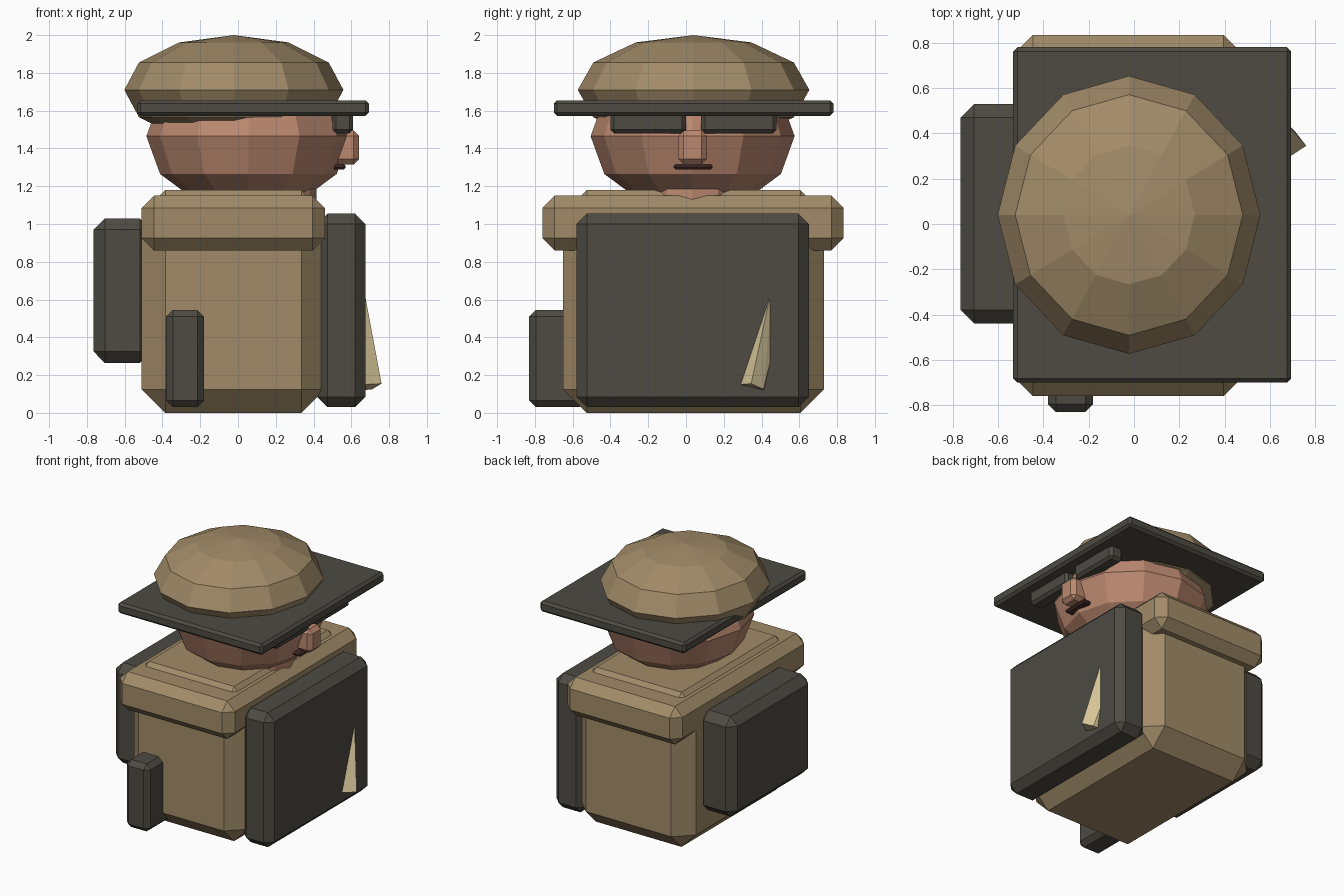
import bpy, bmesh
from mathutils import Matrix, Vector

if "Cube" in bpy.data.objects:
    bpy.data.objects.remove(bpy.data.objects["Cube"])


def material(name, rgb):
    m = bpy.data.materials.new(name)
    m.diffuse_color = (*rgb, 1)
    m.use_nodes = True
    m.node_tree.nodes["Principled BSDF"].inputs["Base Color"].default_value = m.diffuse_color
    return m


TAN = material("tan", (0.36, 0.26, 0.14))
DARK = material("dark", (0.075, 0.07, 0.055))
SKIN = material("skin", (0.50, 0.25, 0.16))
PALE = material("pale", (0.66, 0.55, 0.31))
BROWN = material("brown", (0.07, 0.03, 0.025))


def finish(name, bm, mat):
    mesh = bpy.data.meshes.new(name)
    bmesh.ops.recalc_face_normals(bm, faces=bm.faces)
    bm.to_mesh(mesh)
    bm.free()
    mesh.materials.append(mat)
    ob = bpy.data.objects.new(name, mesh)
    bpy.context.collection.objects.link(ob)
    return ob


def box(name, mat, lo, hi, chamfer):
    """Chamfered box between two corners."""
    lo, hi = Vector(lo), Vector(hi)
    bm = bmesh.new()
    bmesh.ops.create_cube(bm, size=1, matrix=Matrix.LocRotScale((lo + hi) / 2, None, hi - lo))
    bmesh.ops.bevel(bm, geom=bm.edges[:], offset=chamfer, offset_type='OFFSET',
                    segments=1, profile=0.5, affect='EDGES')
    return finish(name, bm, mat)


def ball(name, mat, centre, radii):
    """Twelve-sided low-poly ellipsoid."""
    bm = bmesh.new()
    bmesh.ops.create_uvsphere(bm, u_segments=12, v_segments=6, radius=1,
                              matrix=Matrix.LocRotScale(Vector(centre), None, Vector(radii)))
    return finish(name, bm, mat)


# Torso and shoulders
box("torso", TAN, (-0.51, -0.65, 0), (0.46, 0.73, 1.18), 0.125)
box("shoulders", TAN, (-0.51, -0.76, 0.86), (0.46, 0.835, 1.15), 0.065)

# Gear: chest plate, back pack, side pouch
box("chest_plate", DARK, (0.42, -0.58, 0.03), (0.675, 0.65, 1.055), 0.055)
box("back_pack", DARK, (-0.765, -0.44, 0.265), (-0.46, 0.53, 1.03), 0.06)
box("side_pouch", DARK, (-0.38, -0.83, 0.03), (-0.18, -0.53, 0.545), 0.035)

# Neck and head
bm = bmesh.new()
bmesh.ops.create_cone(bm, cap_ends=True, segments=12, radius1=0.27, radius2=0.27, depth=0.25,
                      matrix=Matrix.Translation((0.145, 0.035, 1.125)) @ Matrix.Rotation(1.5707963, 4, 'Z'))
finish("neck", bm, SKIN)
ball("head", SKIN, (0.055, 0.035, 1.465), (0.54, 0.54, 0.4))

# Face
for side, y in (("right", -0.40), ("left", 0.08)):
    box(side + "_lens", DARK, (0.50, y, 1.48), (0.61, y + 0.40, 1.60), 0.02)
box("nose", SKIN, (0.50, -0.04, 1.315), (0.64, 0.11, 1.495), 0.028)
box("mouth", BROWN, (0.50, -0.065, 1.288), (0.57, 0.14, 1.318), 0.01)

# Helmet
ball("helmet_dome", TAN, (-0.022, 0.04, 1.71), (0.58, 0.613, 0.29))
box("helmet_brim", DARK, (-0.533, -0.70, 1.572), (0.693, 0.78, 1.655), 0.018)

# Tapered spike leaning out of the chest plate
bm = bmesh.new()
for p in ((0.66, 0.46, 0.69), (0.66, 0.28, 0.15), (0.76, 0.345, 0.155),
          (0.71, 0.41, 0.125), (0.66, 0.415, 0.12), (0.66, 0.46, 0.33)):
    bm.verts.new(p)
bmesh.ops.convex_hull(bm, input=bm.verts[:])
finish("chest_spike", bm, PALE)
